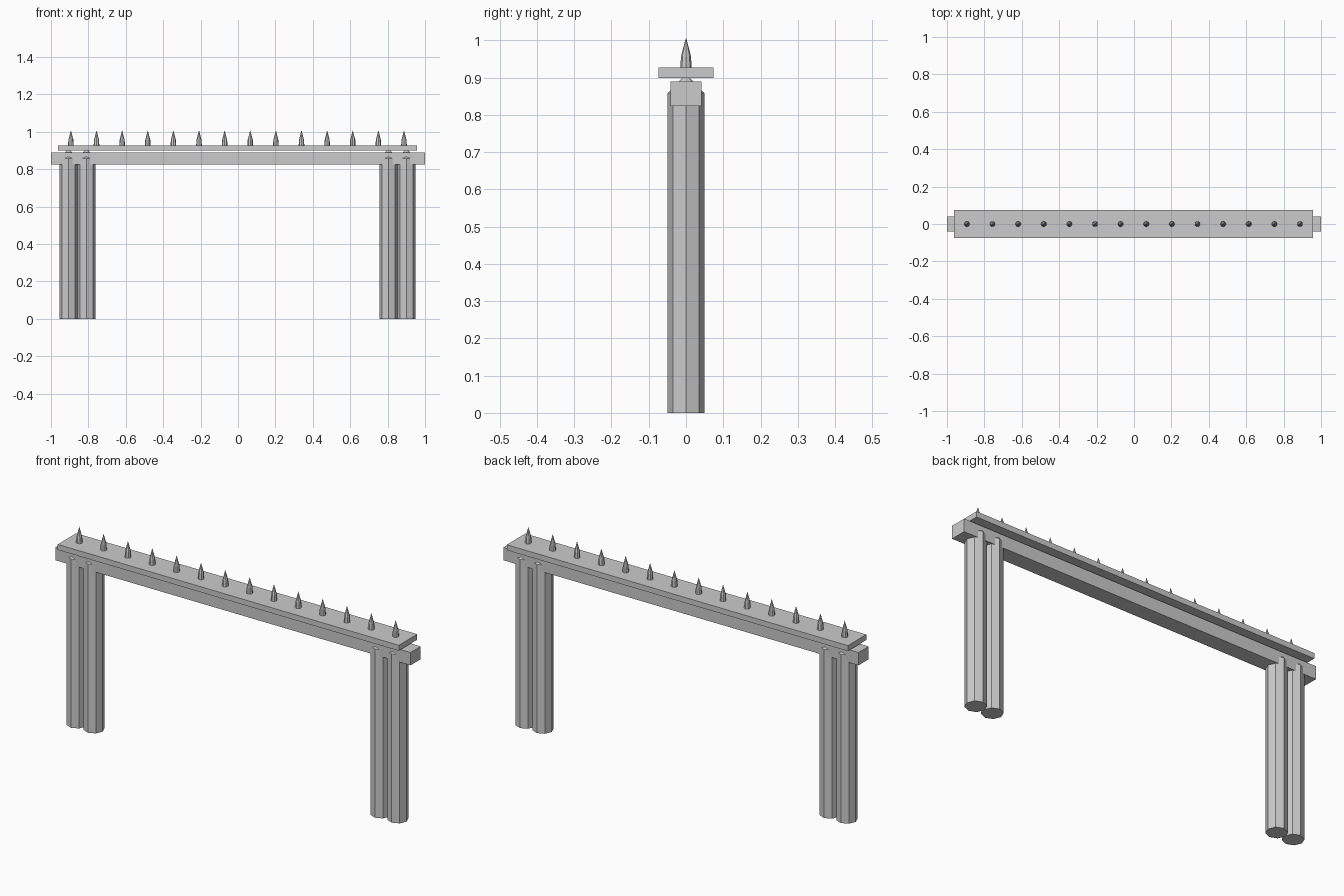
import bpy, bmesh, math

if "Cube" in bpy.data.objects:
    bpy.data.objects.remove(bpy.data.objects["Cube"])

grey = bpy.data.materials.new("plain_grey")
grey.diffuse_color = (0.6, 0.6, 0.6, 1)
grey.use_nodes = True
grey.node_tree.nodes["Principled BSDF"].inputs["Base Color"].default_value = grey.diffuse_color
CX = -0.003  # small shift of everything resting on the beam


def finish(name, bm, x=0.0):
    bmesh.ops.recalc_face_normals(bm, faces=bm.faces)
    me = bpy.data.meshes.new(name)
    bm.to_mesh(me)
    bm.free()
    me.materials.append(grey)
    ob = bpy.data.objects.new(name, me)
    ob.location.x = x
    bpy.context.collection.objects.link(ob)


def box(name, half_x, half_y, z0, z1, x=0.0):
    bm = bmesh.new()
    bmesh.ops.create_cube(bm, size=1)
    for v in bm.verts:
        v.co = (v.co.x * 2 * half_x, v.co.y * 2 * half_y, z1 if v.co.z > 0 else z0)
    finish(name, bm, x)


def pointed(name, rings, tip, x, sides=8):
    """Upright faceted solid: (radius, z) rings closed by a point."""
    bm = bmesh.new()
    loops = [[bm.verts.new((r * math.cos(2 * math.pi * i / sides),
                            r * math.sin(2 * math.pi * i / sides), z))
              for i in range(sides)] for r, z in rings]
    apex = bm.verts.new((0, 0, tip))
    bm.faces.new(loops[0])
    for i in range(sides):
        j = (i + 1) % sides
        for a, b in zip(loops, loops[1:]):
            bm.faces.new((a[i], a[j], b[j], b[i]))
        bm.faces.new((loops[-1][i], loops[-1][j], apex))
    finish(name, bm, x)


# Crossbeam and the plank above it
box("crossbeam", 1.0, 0.041, 0.824, 0.889)
box("top_plank", 0.96, 0.074, 0.899, 0.927, CX)

# Paired octagonal posts with pointed tops
for side in (-1, 1):
    for offset in (0.808, 0.903):
        pointed("post", [(0.0495, 0), (0.0495, 0.858)], 0.91, CX + side * offset)

# Row of spikes along the plank
for i in range(14):
    pointed("spike", [(0.0155, 0.92), (0.0135, 0.957)], 1.008, CX + (i - 6.5) * 0.137)
